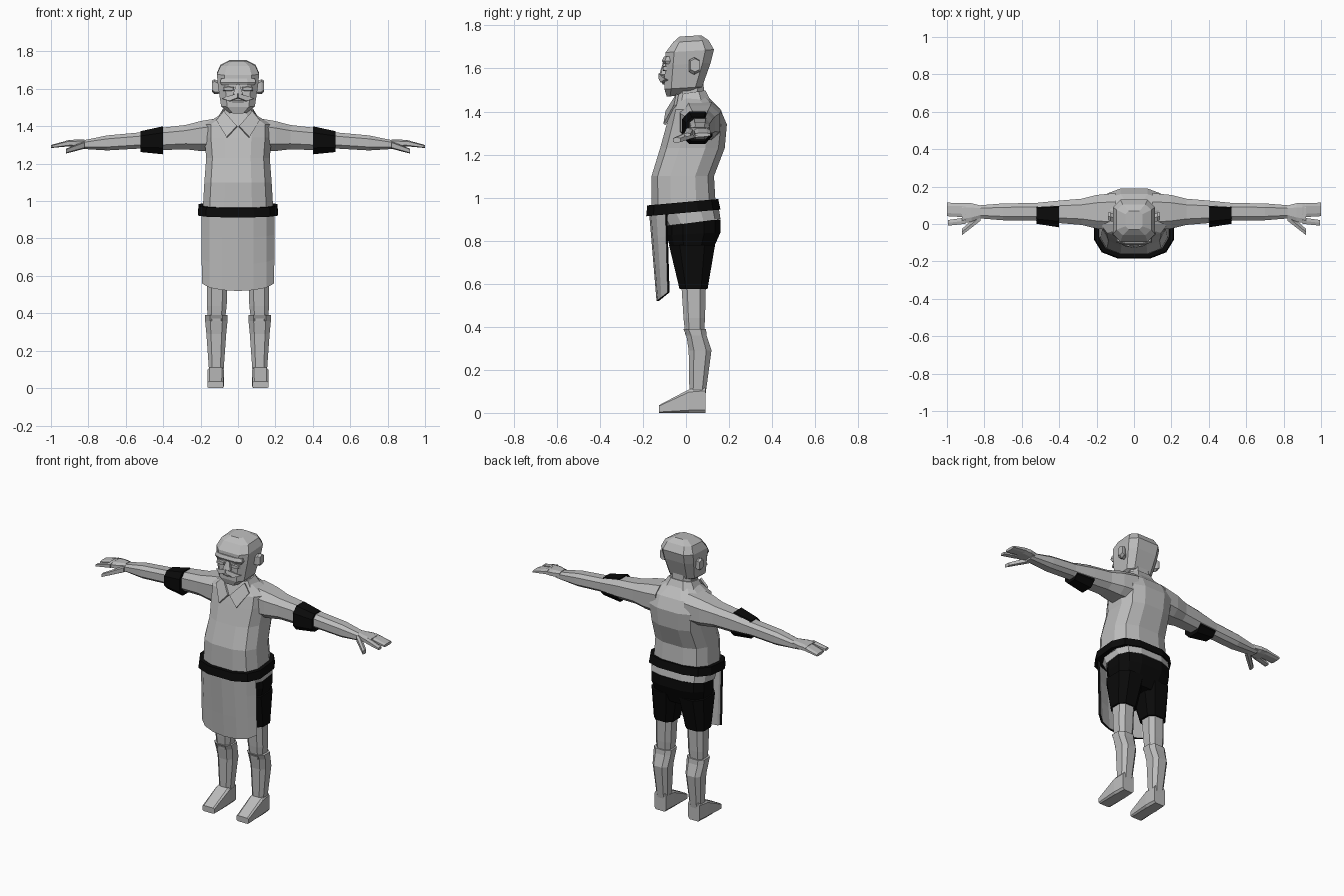
import bpy, bmesh, math
from mathutils import Vector

default_cube = bpy.data.objects.get("Cube")
if default_cube:
    bpy.data.objects.remove(default_cube, do_unlink=True)


def material(name, level):
    mat = bpy.data.materials.new(name)
    mat.use_nodes = True
    colour = (level, level, level, 1)
    mat.diffuse_color = colour
    mat.node_tree.nodes["Principled BSDF"].inputs["Base Color"].default_value = colour
    return mat


GREY = material("light grey", .5)
BLACK = material("black", .003)


def finish(name, bm, materials, mirror=False):
    bmesh.ops.recalc_face_normals(bm, faces=bm.faces)
    mesh = bpy.data.meshes.new(name)
    bm.to_mesh(mesh)
    bm.free()
    for mat in materials:
        mesh.materials.append(mat)
    part = bpy.data.objects.new(name, mesh)
    bpy.context.collection.objects.link(part)
    if mirror:
        modifier = part.modifiers.new("mirror", "MIRROR")
        modifier.use_mirror_merge = False
    return part


def outline(sides, power):
    """Rounded box outline whose flats touch the unit square."""
    reach = math.cos(math.pi / sides) ** power

    def squared(value):
        return math.copysign(min(1, abs(value) ** power / reach), value)

    angles = [math.tau * (i + .5) / sides for i in range(sides)]
    return [(squared(math.cos(a)), squared(math.sin(a))) for a in angles]


def skin(name, loops, mat, mirror=False):
    """Join matching loops of points into a closed solid."""
    bm = bmesh.new()
    loops = [[bm.verts.new(point) for point in loop] for loop in loops]
    for low, high in zip(loops, loops[1:]):
        for i in range(len(low)):
            bm.faces.new((low[i - 1], low[i], high[i], high[i - 1]))
    bm.faces.new(loops[0])
    bm.faces.new(loops[-1])
    return finish(name, bm, [mat], mirror)


def shell(name, rings, sides=12, power=.7, mat=GREY, tilt=0):
    """Upright centred solid; each ring is height, half width, front, back."""
    loops = []
    for height, width, front, back in rings:
        middle, depth = (front + back) / 2, (back - front) / 2
        loop = []
        for u, v in outline(sides, power):
            y = middle + v * depth
            loop.append((u * width, y, height + tilt * y))
        loops.append(loop)
    return skin(name, loops, mat)


def limb(name, axis, start, end, rings, sides=8, power=.7, mat=GREY, bow=0):
    """Mirrored pair along an axis; each ring is position and two radii."""
    first, last = rings[0][0], rings[-1][0]
    loops = []
    for position, radius_u, radius_v in rings:
        along = (position - first) / (last - first)
        centre = Vector(start).lerp(Vector(end), along)
        centre.y += bow * math.sin(math.pi * along)
        loop = []
        for u, v in outline(sides, power):
            point = [centre.x + u * radius_u, centre.y + v * radius_v]
            point.insert("xyz".index(axis), position)
            loop.append(point)
        loops.append(loop)
    return skin(name, loops, mat, mirror=True)


def plate(name, points, thickness):
    """Mirrored flat polygon with thickness."""
    bm = bmesh.new()
    bm.faces.new([bm.verts.new(point) for point in points])
    part = finish(name, bm, [GREY], mirror=True)
    modifier = part.modifiers.new("thickness", "SOLIDIFY")
    modifier.thickness, modifier.offset = thickness, 0


# Torso, shirt hem and belt
shell("torso", [(.93, .19, -.16, .14), (1.1, .18, -.16, .13), (1.23, .17, -.12, .18),
                (1.34, .18, -.09, .19), (1.41, .18, -.07, .16), (1.47, .08, -.04, .1)])
shell("shirt_hem", [(.88, .187, -.1, .16), (.95, .187, -.14, .15)], tilt=.13)
shell("belt", [(.93, .215, -.185, .16), (.98, .21, -.18, .15)], mat=BLACK, tilt=.09)

# Shorts
shell("shorts_hips", [(.72, .16, -.06, .11), (.83, .185, -.09, .16), (.89, .184, -.09, .16)],
      mat=BLACK, tilt=.05)
limb("shorts_legs", "z", (.11, .035), (.093, .028), [(.575, .067, .065), (.78, .09, .107)], mat=BLACK)

# Apron skirt: sheet curving around the hips, with a dark rim
bm = bmesh.new()
columns, rows = 6, 3
grid = []
for row in range(rows + 1):
    drop = row / rows
    line = []
    for column in range(columns + 1):
        side = 2 * column / columns - 1
        curve = side * side
        y = -.167 + .036 * drop + curve * (.075 - .025 * drop)
        z = .95 - drop * (.43 - .04 * curve)
        line.append(bm.verts.new((.19 * math.sin(side * 1.3) / math.sin(1.3), y, z)))
    grid.append(line)
for upper, lower in zip(grid, grid[1:]):
    for i in range(columns):
        bm.faces.new((upper[i], lower[i], lower[i + 1], upper[i + 1]))
apron = finish("apron", bm, [GREY, BLACK])
hem = apron.modifiers.new("thickness", "SOLIDIFY")
hem.thickness, hem.offset, hem.material_offset_rim = .012, 0, 1

# Legs, stockings and shoes
limb("thighs_and_knees", "z", (.115, .04), (.11, .035),
     [(.36, .045, .043), (.44, .053, .05), (.62, .056, .058)])
limb("stockings", "z", (.116, .053), (.116, .04),
     [(.08, .038, .037), (.29, .053, .053), (.36, .06, .047), (.39, .06, .053)], bow=.025)
limb("shoes", "y", (.12, .018), (.118, .058),
     [(-.125, .042, .018), (.015, .045, .055), (.09, .04, .058)], power=.3, bow=.012)

# Arms with elbow bands
limb("arms", "x", (.065, 1.355), (.065, 1.3),
     [(.1, .1, .09), (.2, .09, .08), (.28, .07, .065), (.4, .06, .06),
      (.53, .047, .043), (.7, .045, .04), (.85, .033, .02)])
limb("elbow_bands", "x", (.052, 1.325), (.056, 1.318), [(.4, .07, .075), (.52, .055, .056)], mat=BLACK)

# Hands: palm, joined fingers, forefinger and thumb
limb("palms", "x", (.066, 1.31), (.057, 1.308), [(.82, .033, .02), (.87, .05, .02), (.92, .054, .016)])
limb("fingers", "x", (.074, 1.31), (.078, 1.292), [(.9, .038, .017), (1, .036, .008)])
limb("forefingers", "x", (.018, 1.31), (.006, 1.292), [(.9, .017, .016), (.995, .015, .008)], sides=6)
limb("thumbs", "x", (.04, 1.3), (-.043, 1.267), [(.82, .022, .02), (.92, .017, .013)], sides=6)

# Neck and shirt collar
shell("neck", [(1.4, .075, -.04, .09), (1.55, .07, -.05, .08)], sides=8)
shell("collar", [(1.41, .125, -.075, .125), (1.485, .08, -.045, .09)], sides=8, tilt=.15)
plate("collar_flaps", [(.075, -.04, 1.48), (.115, -.05, 1.43), (.06, -.1, 1.34), (.005, -.09, 1.4)], .012)

# Head and ears
shell("head", [(1.475, .045, -.09, 0), (1.51, .09, -.1, .075), (1.62, .107, -.098, .115),
               (1.68, .113, -.095, .13), (1.725, .093, -.06, .105), (1.75, .045, -.03, .07)],
      sides=8, power=.5, tilt=.06)
limb("ears", "x", (.03, 1.605), (.042, 1.615), [(.095, .015, .03), (.125, .024, .04), (.14, .02, .03)], sides=6)

# Face: brows, eyelids, nose, moustache and lip
shell("brow_ridge", [(1.62, .088, -.104, -.05), (1.635, .095, -.112, -.05), (1.655, .09, -.103, -.05)], sides=8)
limb("eyelids", "y", (.05, 1.6), (.05, 1.6), [(-.108, .024, .01), (-.09, .03, .015)], sides=6)
shell("nose", [(1.56, .018, -.112, -.08), (1.572, .026, -.124, -.08), (1.625, .01, -.108, -.08)], sides=6)
plate("moustache", [(0, -.12, 1.575), (0, -.12, 1.552), (.045, -.112, 1.534), (.085, -.09, 1.548)], .016)
shell("lower_lip", [(1.525, .03, -.108, -.08), (1.537, .036, -.114, -.08), (1.545, .03, -.108, -.08)], sides=6)
